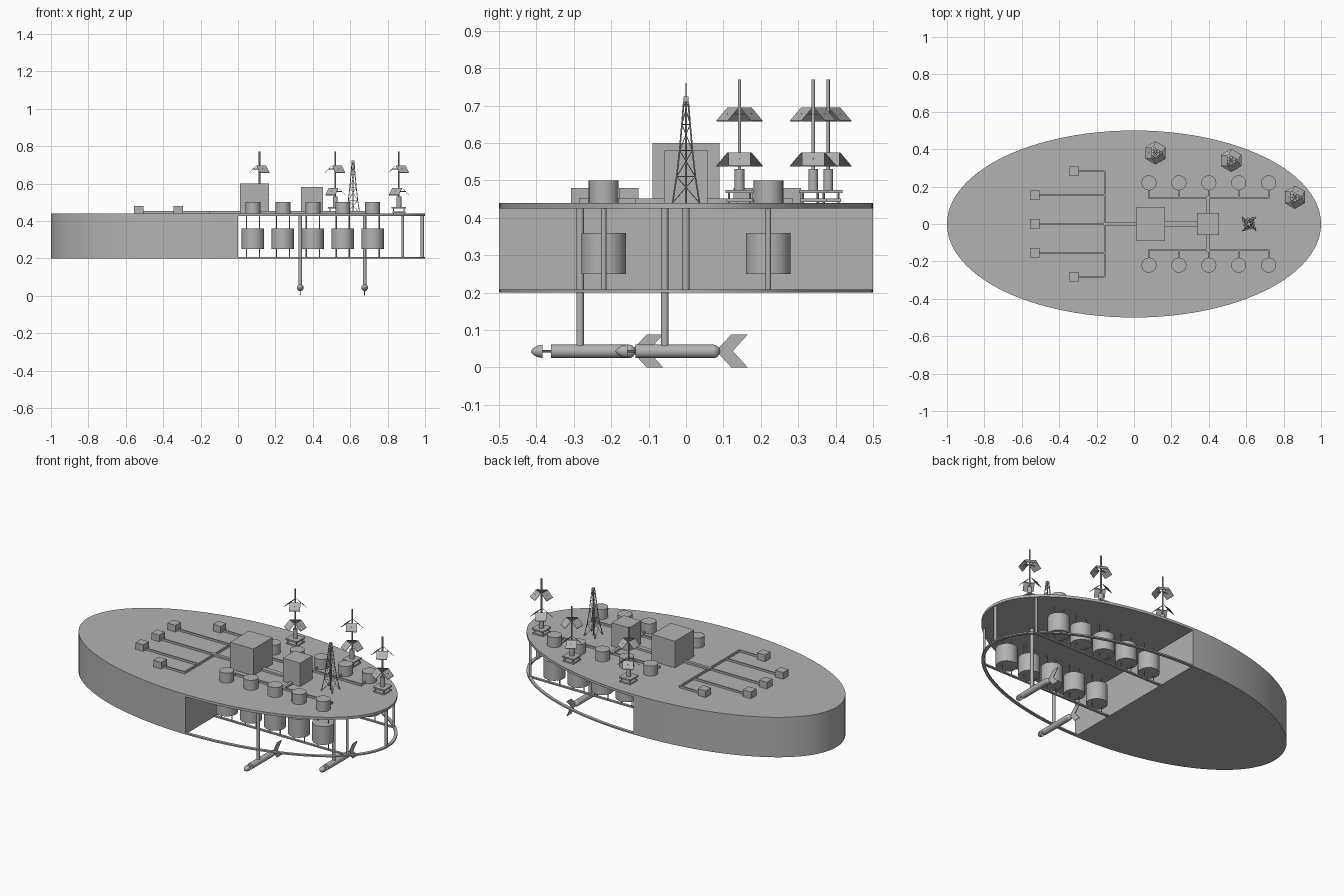
import bpy, bmesh
from math import pi, cos, sin, radians
from mathutils import Vector, Matrix

cube = bpy.data.objects.get("Cube")
if cube:
    bpy.data.objects.remove(cube)

grey = bpy.data.materials.new("plain grey")
grey.use_nodes = True
grey.diffuse_color = (0.45, 0.45, 0.45, 1)
grey.node_tree.nodes["Principled BSDF"].inputs["Base Color"].default_value = (0.45, 0.45, 0.45, 1)

DECK, KEEL = 0.44, 0.2


def finish(name, bm, smooth=False):
    bmesh.ops.recalc_face_normals(bm, faces=bm.faces)
    mesh = bpy.data.meshes.new(name)
    bm.to_mesh(mesh)
    bm.free()
    mesh.materials.append(grey)
    obj = bpy.data.objects.new(name, mesh)
    bpy.context.collection.objects.link(obj)
    if smooth:
        bpy.ops.object.select_all(action="DESELECT")
        obj.select_set(True)
        bpy.context.view_layer.objects.active = obj
        bpy.ops.object.shade_smooth_by_angle(angle=radians(35))
    return obj


def add_box(bm, lo, hi):
    lo, hi = Vector(lo), Vector(hi)
    size = hi - lo
    m = Matrix.Translation((lo + hi) / 2) @ Matrix.Diagonal((*size, 1))
    bmesh.ops.create_cube(bm, size=1, matrix=m)


def add_rod(bm, a, b, r, r2=None, sides=12):
    a, b = Vector(a), Vector(b)
    d = b - a
    m = Matrix.Translation((a + b) / 2) @ d.to_track_quat("Z", "Y").to_matrix().to_4x4()
    bmesh.ops.create_cone(bm, cap_ends=True, segments=sides, radius1=r,
                          radius2=r if r2 is None else r2, depth=d.length, matrix=m)


def add_prism(bm, points, offset):
    face = bm.faces.new([bm.verts.new(p) for p in points])
    new = bmesh.ops.extrude_face_region(bm, geom=[face])["geom"]
    bmesh.ops.translate(bm, vec=offset, verts=[v for v in new if isinstance(v, bmesh.types.BMVert)])


def arc(start, z, inset=0, steps=48):
    angles = [start + pi * i / steps for i in range(steps + 1)]
    return [((1 - inset) * cos(t), (0.5 - inset) * sin(t), z) for t in angles]


# Hull: closed half, thin deck over the open half, and lower rim
bm = bmesh.new()
add_prism(bm, arc(pi / 2, KEEL), (0, 0, DECK - KEEL))
finish("closed_hull", bm, True)
bm = bmesh.new()
add_prism(bm, arc(-pi / 2, DECK - 0.015), (0, 0, 0.015))
finish("open_deck", bm, True)
bm = bmesh.new()
add_prism(bm, arc(-pi / 2, KEEL) + arc(-pi / 2, KEEL, 0.018)[::-1], (0, 0, 0.008))
finish("lower_rim", bm, True)

# Keel beams and posts under the open deck
bm = bmesh.new()
for y in (-0.22, 0.22):
    add_box(bm, (0, y - 0.007, KEEL), (0.89, y + 0.007, KEEL + 0.008))
finish("keel_beams", bm)
bm = bmesh.new()
for x, y, r in ((0.88, 0.22, 0.007), (0.88, -0.22, 0.007), (0.985, 0, 0.009)):
    add_rod(bm, (x, y, KEEL), (x, y, DECK - 0.01), r)
finish("deck_posts", bm, True)

# Tanks: hanging below and capped above the deck
tanks, caps, hangers = bmesh.new(), bmesh.new(), bmesh.new()
for i in range(5):
    x = 0.08 + 0.16 * i
    for y in (-0.22, 0.22):
        add_rod(tanks, (x, y, 0.25), (x, y, 0.36), 0.06, sides=32)
        add_rod(caps, (x, y, DECK), (x, y, 0.5), 0.04, sides=32)
        for dx in (-0.035, 0.035):
            add_rod(hangers, (x + dx, y, KEEL), (x + dx, y, DECK - 0.01), 0.003, sides=8)
finish("hanging_tanks", tanks, True)
finish("deck_tanks", caps, True)
finish("tank_hangers", hangers, True)

# Deck buildings and small boxes
bm = bmesh.new()
add_box(bm, (0.01, -0.09, DECK), (0.165, 0.09, 0.6))
finish("large_building", bm)
bm = bmesh.new()
add_box(bm, (0.338, -0.058, DECK), (0.454, 0.058, 0.58))
finish("small_building", bm)
bm = bmesh.new()
outlets = [(-0.53, 0.153), (-0.53, 0), (-0.53, -0.153), (-0.32, 0.282), (-0.32, -0.282)]
for x, y in outlets:
    add_box(bm, (x - 0.026, y - 0.026, DECK), (x + 0.026, y + 0.026, 0.48))
finish("outlet_boxes", bm)


# Deck pipes
def add_pipe(bm, x0, y0, x1, y1, w):
    add_box(bm, (min(x0, x1) - w, min(y0, y1) - w, DECK), (max(x0, x1) + w, max(y0, y1) + w, DECK + 0.012))


bm = bmesh.new()
for x, y in outlets:
    add_pipe(bm, x, y, -0.157, y, 0.004)
add_pipe(bm, -0.157, -0.282, -0.157, 0.282, 0.004)
add_pipe(bm, -0.157, 0, 0.02, 0, 0.009)
add_pipe(bm, 0.16, 0, 0.345, 0, 0.014)
add_pipe(bm, 0.396, -0.14, 0.396, 0.14, 0.009)
for s in (-1, 1):
    add_pipe(bm, 0.08, s * 0.14, 0.72, s * 0.14, 0.005)
    for i in range(5):
        x = 0.08 + 0.16 * i
        add_pipe(bm, x, s * 0.14, x, s * 0.19, 0.004)
finish("deck_pipes", bm)

# Lattice tower
bm = bmesh.new()
tx = 0.615
levels = [(DECK, 0.036), (0.51, 0.025), (0.58, 0.017), (0.65, 0.011), (0.71, 0.006)]
corners = [(1, 1), (-1, 1), (-1, -1), (1, -1)]
for (z0, h0), (z1, h1) in zip(levels, levels[1:]):
    for i, (cx, cy) in enumerate(corners):
        nx, ny = corners[(i + 1) % 4]
        low = (tx + cx * h0, cy * h0, z0)
        top = (tx + cx * h1, cy * h1, z1)
        add_rod(bm, low, top, 0.0022, sides=6)
        add_rod(bm, low, (tx + nx * h1, ny * h1, z1), 0.0012, sides=6)
        add_rod(bm, top, (tx + nx * h1, ny * h1, z1), 0.0012, sides=6)
add_rod(bm, (tx, 0, DECK), (tx, 0, 0.71), 0.003, sides=8)
add_box(bm, (tx - 0.007, -0.007, 0.71), (tx + 0.007, 0.007, 0.724))
add_rod(bm, (tx, 0, 0.72), (tx, 0, 0.76), 0.001, sides=6)
finish("lattice_tower", bm)


# Masts with two tiers of three sloping panels
def add_panel(bm, x, y, z, angle):
    out = Vector((cos(angle), sin(angle), 0))
    side = Vector((-sin(angle), cos(angle), 0)) * 0.03
    top = Vector((x, y, z)) + out * 0.02
    low = Vector((x, y, z - 0.035)) + out * 0.054
    add_prism(bm, [top - side, top + side, low + side, low - side], (0, 0, -0.003))
    add_rod(bm, (x, y, z - 0.017), (top + low) / 2, 0.002, sides=6)


for n, (x, y) in enumerate(((0.115, 0.38), (0.52, 0.34), (0.86, 0.143)), 1):
    bm = bmesh.new()
    for z, h in ((DECK + 0.002, 0.035), (0.466, 0.038)):
        add_box(bm, (x - h, y - h, z), (x + h, y + h, z + 0.009))
    for cx, cy in corners:
        add_rod(bm, (x + cx * 0.028, y + cy * 0.028, DECK), (x + cx * 0.028, y + cy * 0.028, 0.47), 0.003, sides=8)
    finish(f"mast_base_{n}", bm)
    bm = bmesh.new()
    add_rod(bm, (x, y, 0.474), (x, y, 0.53), 0.013, sides=20)
    add_rod(bm, (x, y, 0.53), (x, y, 0.77), 0.0045)
    finish(f"mast_pole_{n}", bm, True)
    bm = bmesh.new()
    for k in range(3):
        add_panel(bm, x, y, 0.575, k * 2 * pi / 3)
        add_panel(bm, x, y, 0.695, pi + k * 2 * pi / 3)
    finish(f"mast_panels_{n}", bm)

# Underwater pods on struts, with a pointed nose and a swallow tail
tail = [(0.137, 0.045), (0.178, 0.088), (0.222, 0.088), (0.182, 0.044), (0.222, 0), (0.178, 0)]
for n, (x, y) in enumerate(((0.333, -0.283), (0.677, -0.057)), 1):
    c = 0.043
    bm = bmesh.new()
    add_rod(bm, (x, y, c), (x, y, DECK - 0.01), 0.01, sides=16)
    finish(f"pod_strut_{n}", bm, True)
    bm = bmesh.new()
    add_rod(bm, (x, y - 0.078, c), (x, y + 0.13, c), 0.018, sides=24)
    dome = Matrix.Translation((x, y + 0.13, c))
    bmesh.ops.create_uvsphere(bm, u_segments=24, v_segments=12, radius=0.018, matrix=dome)
    add_rod(bm, (x, y - 0.1, c), (x, y - 0.078, c), 0.003, sides=8)
    nose = [(0.1, 0.018), (0.115, 0.015), (0.125, 0.009), (0.131, 0.002)]
    for (d0, r0), (d1, r1) in zip(nose, nose[1:]):
        add_rod(bm, (x, y - d0, c), (x, y - d1, c), r0, r1, sides=24)
    finish(f"pod_body_{n}", bm, True)
    bm = bmesh.new()
    add_prism(bm, [(x - 0.002, y + py, pz) for py, pz in tail], (0.004, 0, 0))
    finish(f"pod_tail_{n}", bm)
